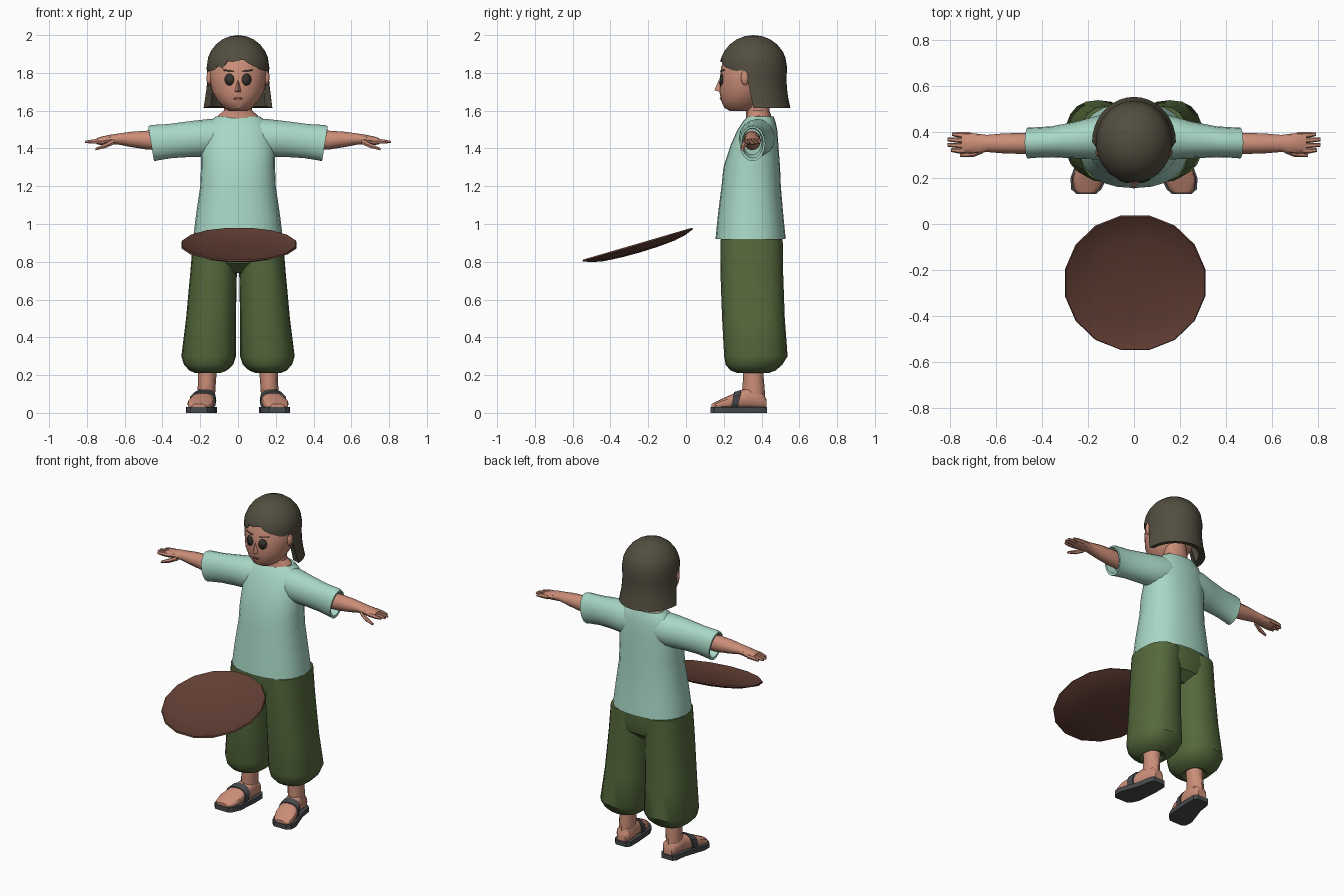
import bpy, bmesh, math
from mathutils import Vector, Matrix

cube = bpy.data.objects.get("Cube")
if cube:
    bpy.data.objects.remove(cube, do_unlink=True)


def material(name, rgb):
    m = bpy.data.materials.new(name)
    m.use_nodes = True
    m.diffuse_color = (*rgb, 1)
    m.node_tree.nodes["Principled BSDF"].inputs["Base Color"].default_value = (*rgb, 1)
    return m


skin = material("skin", (0.60, 0.27, 0.19))
mint = material("mint cloth", (0.39, 0.68, 0.56))
green = material("green cloth", (0.09, 0.14, 0.045))
brown_hair = material("dark hair", (0.085, 0.075, 0.05))
tray_brown = material("tray brown", (0.12, 0.048, 0.034))
grey = material("sandal grey", (0.065, 0.069, 0.073))
dark = material("eye dark", (0.035, 0.033, 0.025))
lip = material("lip", (0.42, 0.15, 0.12))

parts = []


def finish(name, bm, mat):
    bmesh.ops.recalc_face_normals(bm, faces=bm.faces)
    mesh = bpy.data.meshes.new(name)
    bm.to_mesh(mesh)
    bm.free()
    mesh.materials.append(mat)
    ob = bpy.data.objects.new(name, mesh)
    bpy.context.collection.objects.link(ob)
    parts.append(ob)
    return ob


def loft(name, mat, rings, n=20, power=2.0, turn=0.0, caps=True):
    """Skin oval rings given as (centre, half-axis u, half-axis v)."""
    bm = bmesh.new()

    def bend(t):
        return math.copysign(abs(t) ** (2 / power), t)
    loops = []
    for c, u, v in rings:
        angles = [2 * math.pi * (i + turn) / n for i in range(n)]
        loops.append([bm.verts.new(Vector(c) + Vector(u) * bend(math.cos(a))
                                   + Vector(v) * bend(math.sin(a))) for a in angles])
    for a, b in zip(loops, loops[1:]):
        for i in range(n):
            j = (i + 1) % n
            bm.faces.new((a[i], a[j], b[j], b[i]))
    if caps:
        bm.faces.new(loops[0])
        bm.faces.new(loops[-1])
    return finish(name, bm, mat)


def upright(rows):
    """Rows of z, centre x, half width, centre y, half depth."""
    return [((x, y, z), (rx, 0, 0), (0, ry, 0)) for z, x, rx, y, ry in rows]


def sideways(s, rows):
    """Rows of x, centre y, half depth, centre z, half height, lean."""
    return [((s * x, y, z), (0, ry, 0), (s * lean, 0, rz)) for x, y, ry, z, rz, lean in rows]


# Shirt body
loft("shirt_body", mint, upright([
    (0.94, 0, 0.21, 0.342, 0.16), (0.92, 0, 0.238, 0.342, 0.186), (1.05, 0, 0.222, 0.342, 0.173),
    (1.2, 0, 0.2, 0.345, 0.157), (1.3, 0, 0.196, 0.348, 0.15), (1.42, 0, 0.194, 0.363, 0.126),
    (1.5, 0, 0.18, 0.378, 0.105), (1.545, 0, 0.15, 0.388, 0.085), (1.57, 0, 0.115, 0.395, 0.068)]),
    n=24, power=2.3)

# Neck
loft("neck", skin, upright([
    (1.55, 0, 0.108, 0.385, 0.07), (1.575, 0, 0.105, 0.385, 0.066),
    (1.6, 0, 0.075, 0.38, 0.062), (1.68, 0, 0.07, 0.37, 0.065)]), n=16)

# Trousers: joined hips, then two baggy legs
loft("trouser_hips", green, upright([
    (0.95, 0, 0.222, 0.348, 0.16), (0.85, 0, 0.238, 0.348, 0.166),
    (0.79, 0, 0.235, 0.348, 0.15), (0.74, 0, 0.2, 0.348, 0.09)]), n=24, power=2.4)

for s, side in ((1, "left"), (-1, "right")):
    loft(side + "_trouser_leg", green, upright([
        (0.92, s * 0.12, 0.118, 0.348, 0.164), (0.75, s * 0.129, 0.123, 0.348, 0.166),
        (0.5, s * 0.143, 0.132, 0.357, 0.166), (0.3, s * 0.155, 0.145, 0.37, 0.168),
        (0.255, s * 0.156, 0.13, 0.36, 0.15), (0.225, s * 0.158, 0.1, 0.355, 0.12),
        (0.21, s * 0.16, 0.065, 0.355, 0.08), (0.23, s * 0.162, 0.04, 0.355, 0.045)]),
        n=20, power=2.4)

    # Sleeve with a hollow cuff
    loft(side + "_sleeve", mint, sideways(s, [
        (0.08, 0.385, 0.09, 1.46, 0.1, 0), (0.16, 0.375, 0.095, 1.455, 0.1, 0),
        (0.25, 0.365, 0.08, 1.45, 0.095, 0), (0.36, 0.357, 0.067, 1.439, 0.09, 0.01),
        (0.445, 0.353, 0.066, 1.43, 0.094, 0.015), (0.46, 0.352, 0.068, 1.425, 0.093, 0.015),
        (0.46, 0.352, 0.057, 1.428, 0.08, 0.015), (0.4, 0.352, 0.05, 1.435, 0.07, 0.01)]), n=16)

    # Forearm, palm, fingers and thumb
    loft(side + "_forearm", skin, sideways(s, [
        (0.38, 0.35, 0.045, 1.44, 0.05, 0), (0.48, 0.35, 0.046, 1.444, 0.05, 0),
        (0.57, 0.35, 0.043, 1.448, 0.04, 0), (0.64, 0.35, 0.037, 1.45, 0.028, 0),
        (0.68, 0.35, 0.042, 1.446, 0.026, 0), (0.73, 0.352, 0.046, 1.44, 0.021, 0),
        (0.75, 0.352, 0.043, 1.438, 0.015, 0)]), n=12)
    for i, tip in enumerate((0.795, 0.81, 0.81, 0.79)):
        y = 0.318 + 0.023 * i
        loft(f"{side}_finger_{i + 1}", skin, sideways(s, [
            (0.71, y, 0.012, 1.441, 0.014, 0), (0.76, y, 0.012, 1.438, 0.013, 0),
            (tip, y + 0.003, 0.008, 1.434, 0.007, 0)]), n=6)
    loft(side + "_thumb", skin, sideways(s, [
        (0.655, 0.322, 0.014, 1.435, 0.015, 0), (0.7, 0.305, 0.015, 1.415, 0.014, 0),
        (0.755, 0.298, 0.008, 1.396, 0.007, 0)]), n=6)

    # Ankle and foot
    loft(side + "_ankle", skin, upright([
        (0.26, s * 0.162, 0.052, 0.355, 0.058), (0.19, s * 0.163, 0.048, 0.357, 0.054),
        (0.12, s * 0.167, 0.047, 0.357, 0.06), (0.06, s * 0.168, 0.045, 0.36, 0.058)]), n=12)
    foot = [(0.425, 0.165, 0.03, 0.075), (0.405, 0.165, 0.046, 0.11), (0.33, 0.17, 0.052, 0.135),
            (0.26, 0.185, 0.062, 0.107), (0.2, 0.198, 0.07, 0.08), (0.155, 0.207, 0.058, 0.057),
            (0.135, 0.208, 0.036, 0.048)]
    loft(side + "_foot", skin, [((s * x, y, (top + 0.02) / 2), (w, 0, 0), (0, 0, (top - 0.02) / 2))
                                for y, x, w, top in foot], n=14, power=2.6)

    # Sandal sole from the foot outline
    bm = bmesh.new()
    outline = [(x + w + 0.008, y) for y, x, w, top in foot]
    outline += [(x - w - 0.008, y) for y, x, w, top in reversed(foot)]
    base = bm.faces.new([bm.verts.new((s * x, y + (y - 0.28) * 0.03, 0)) for x, y in outline])
    top = bmesh.ops.extrude_face_region(bm, geom=[base])
    bmesh.ops.translate(bm, verts=[v for v in top["geom"] if isinstance(v, bmesh.types.BMVert)],
                        vec=(0, 0, 0.03))
    finish(side + "_sandal_sole", bm, grey)

    # Sandal strap across the instep
    loft(side + "_sandal_strap", grey, [
        ((s * x, y, z), (w, 0, 0), (0, 0.01, h)) for y, x, w, z, h in (
            (0.282, 0.181, 0.055, 0.065, 0.045), (0.282, 0.181, 0.066, 0.067, 0.056),
            (0.245, 0.188, 0.07, 0.06, 0.051), (0.245, 0.188, 0.058, 0.06, 0.04))],
        n=14, power=2.6)

    # Ear
    bm = bmesh.new()
    bmesh.ops.create_icosphere(bm, subdivisions=2, radius=1, matrix=Matrix.Translation(
        (s * 0.152, 0.312, 1.775)) @ Matrix.Diagonal((0.015, 0.022, 0.042, 1)))
    finish(side + "_ear", bm, skin)

# Head: rows of z, half width, centre y, half depth
head = [(1.597, 0.045, 0.295, 0.06), (1.615, 0.075, 0.29, 0.087), (1.65, 0.108, 0.298, 0.111),
        (1.7, 0.137, 0.312, 0.135), (1.76, 0.15, 0.325, 0.145), (1.83, 0.155, 0.338, 0.153),
        (1.9, 0.13, 0.35, 0.13)]
loft("head", skin, upright([(z, 0, rx, y, ry) for z, rx, y, ry in head]), n=24)


def face_y(x, z):
    """Depth of the face surface at a point seen from the front."""
    for a, b in zip(head, head[1:]):
        if a[0] <= z <= b[0]:
            t = (z - a[0]) / (b[0] - a[0])
            rx, y, ry = (p + (q - p) * t for p, q in zip(a[1:], b[1:]))
            return y - ry * math.sqrt(max(0, 1 - (x / rx) ** 2))
    return head[-1][2]


def face_patch(name, mat, cx, cz, w, h, slope=0.0):
    """Thin oval patch that follows the face."""
    bm = bmesh.new()
    rim = []
    for i in range(12):
        a = math.pi * i / 6
        x, z = cx + w * math.cos(a), cz + h * math.sin(a) + slope * w * math.cos(a)
        rim.append(bm.verts.new((x, face_y(x, z) - 0.004, z)))
    mid = bm.verts.new((cx, face_y(cx, cz) - 0.006, cz))
    for i in range(12):
        bm.faces.new((mid, rim[i], rim[(i + 1) % 12]))
    ob = finish(name, bm, mat)
    ob.modifiers.new("thickness", "SOLIDIFY").thickness = 0.004


for s, side in ((1, "left"), (-1, "right")):
    face_patch(side + "_eye", dark, s * 0.046, 1.765, 0.025, 0.032)
    face_patch(side + "_eyebrow", brown_hair, s * 0.052, 1.812, 0.03, 0.004, s * 0.1)
face_patch("mouth", lip, 0, 1.664, 0.024, 0.006)

# Nose: a small wedge
bm = bmesh.new()
corners = [bm.verts.new(p) for p in ((0, 0.175, 1.765), (0.02, 0.185, 1.698),
                                     (-0.02, 0.185, 1.698), (0, 0.15, 1.708))]
bmesh.ops.convex_hull(bm, input=corners)
finish("nose", bm, skin)

# Hair: columns drop from the crown to a fringe, sideburns or bob hem
FRINGE = {0: 1.865, 1: 1.87, 2: 1.85, 3: 1.835, 4: 1.825, 5: 1.815, 6: 1.81, 7: 1.815, 8: 1.755}
COLUMNS = 36


def hair_point(angle, z, scale=1.0):
    if z > 1.83:
        k = math.sqrt(max(0, 1 - ((z - 1.83) / 0.17) ** 2))
    else:
        k = 1 - 0.03 * math.sin(math.pi * (1.83 - z) / 0.21) + 0.09 * ((1.83 - z) / 0.21) ** 2
    k *= scale
    return (0.166 * k * math.sin(angle), 0.357 - 0.178 * k * math.cos(angle), z)


bm = bmesh.new()
crown = bm.verts.new((0, 0.357, 2))
columns = []
for i in range(COLUMNS):
    a = 2 * math.pi * i / COLUMNS
    k = min(i, COLUMNS - i)
    low = FRINGE.get(k, 1.615)
    if k < 5 and i > COLUMNS / 2:
        low += 0.012 * (-1) ** k
    column = [hair_point(a, 1.83 + 0.17 * math.cos(math.radians(t))) for t in (15, 30, 45, 60, 72)]
    start = column[-1][2]
    column += [hair_point(a, start + (low - start) * t / 5) for t in range(1, 6)]
    column.append(hair_point(a, low + 0.01, 0.8))
    columns.append([bm.verts.new(p) for p in column])
for i, a in enumerate(columns):
    b = columns[(i + 1) % COLUMNS]
    bm.faces.new((crown, a[0], b[0]))
    for j in range(len(a) - 1):
        bm.faces.new((a[j], a[j + 1], b[j + 1], b[j]))
finish("bob_hair", bm, brown_hair)

# Round tray: shallow dish tilted up towards the body
dish = [(0.311, 0), (0.265, -0.018), (0.2, -0.031), (0.1, -0.038), (0.01, -0.04)]
inner = [(r * 0.985, z + 0.008) for r, z in reversed(dish)]
tray = loft("round_tray", tray_brown, [((0, 0, z), (r, 0, 0), (0, r, 0))
                                       for r, z in dish[::-1] + inner[::-1]], n=16, turn=0.5)
tray.matrix_world = Matrix.Translation((0.005, -0.255, 0.888)) @ Matrix.Rotation(
    math.radians(16.3), 4, "X")

# Smooth shading with crisp edges
bpy.ops.object.select_all(action="DESELECT")
for ob in parts:
    ob.select_set(True)
bpy.context.view_layer.objects.active = parts[0]
bpy.ops.object.shade_smooth_by_angle(angle=math.radians(35))
